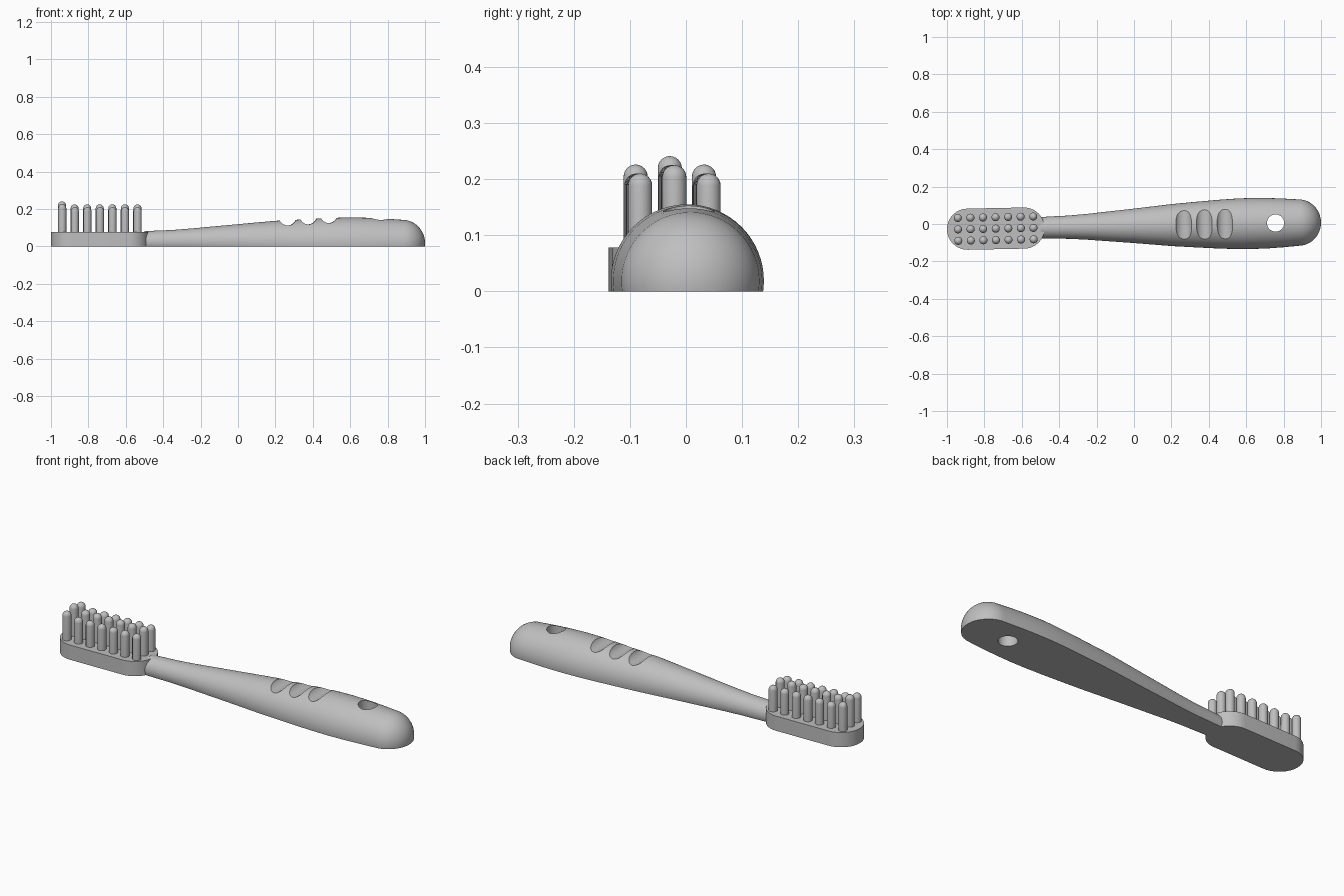
import bpy, bmesh, math
from mathutils import Matrix, Vector

if "Cube" in bpy.data.objects:
    bpy.data.objects.remove(bpy.data.objects["Cube"])

grey = bpy.data.materials.new("plain grey")
grey.diffuse_color = (0.52, 0.52, 0.52, 1)
grey.use_nodes = True
grey.node_tree.nodes["Principled BSDF"].inputs["Base Color"].default_value = grey.diffuse_color

# The whole brush lies slightly turned on the ground
TILT = Matrix.Translation((0, -0.01, 0)) @ Matrix.Rotation(0.02, 4, 'Z')


def make(name, bm):
    bmesh.ops.recalc_face_normals(bm, faces=bm.faces)
    me = bpy.data.meshes.new(name)
    bm.to_mesh(me)
    bm.free()
    me.materials.append(grey)
    ob = bpy.data.objects.new(name, me)
    bpy.context.collection.objects.link(ob)
    ob.matrix_world = TILT
    return ob


def smooth(ob, angle=35):
    bpy.ops.object.select_all(action='DESELECT')
    bpy.context.view_layer.objects.active = ob
    ob.select_set(True)
    bpy.ops.object.shade_smooth_by_angle(angle=math.radians(angle))


def lathe(bm, profile, to_point, n):
    """Skin circles of (position, radius, offset); radius 0 makes a tip."""
    rings = []
    for p, r, o in profile:
        if r < 1e-5:
            rings.append([bm.verts.new(to_point(p, 0, 0, o))])
        else:
            rings.append([bm.verts.new(to_point(p, r * math.cos(a), r * math.sin(a), o))
                          for a in (2 * math.pi * i / n for i in range(n))])
    for a, b in zip(rings, rings[1:]):
        for i in range(n):
            j = (i + 1) % n
            bm.faces.new([a[i], a[j], b[0]] if len(b) == 1 else [a[i], a[j], b[j], b[i]])
    bm.faces.new(rings[0])


def cylinder_cutter(name, radius, depth, matrix):
    bm = bmesh.new()
    bmesh.ops.create_cone(bm, cap_ends=True, segments=48, radius1=radius,
                          radius2=radius, depth=depth, matrix=matrix)
    ob = make(name, bm)
    ob.hide_render = True
    return ob


# Handle: turned shape with a domed end, sliced flat underneath
profile = [(-0.50, 0.057, 0.025), (-0.42, 0.060, 0.025), (-0.35, 0.062, 0.026),
           (-0.25, 0.069, 0.027), (-0.12, 0.081, 0.027), (0, 0.092, 0.027),
           (0.12, 0.104, 0.026), (0.20, 0.112, 0.025), (0.32, 0.121, 0.022),
           (0.45, 0.130, 0.020), (0.55, 0.135, 0.019), (0.62, 0.1365, 0.0185),
           (0.72, 0.1345, 0.018), (0.80, 0.130, 0.018)]
for i in range(13):
    t = math.pi / 2 * i / 12
    profile.append((0.88 + 0.12 * math.sin(t), 0.124 * math.cos(t), 0.018))
bm = bmesh.new()
lathe(bm, profile, lambda p, u, v, o: Vector((p, u, v + o)), 64)
cut = bmesh.ops.bisect_plane(bm, geom=bm.verts[:] + bm.edges[:] + bm.faces[:],
                             plane_co=(0, 0, 0), plane_no=(0, 0, 1), clear_inner=True)
bmesh.ops.contextual_create(bm, geom=[e for e in cut['geom_cut']
                                      if isinstance(e, bmesh.types.BMEdge)])
handle = make("handle", bm)

# Thumb grooves across the grip and the hanging hole
cutters = [cylinder_cutter("groove_cutter", 0.046, 0.5,
                           Matrix.Translation((x, 0, z + 0.046)) @ Matrix.Rotation(math.pi / 2, 4, 'X'))
           for x, z in ((0.265, 0.112), (0.375, 0.118), (0.485, 0.125))]
cutters.append(cylinder_cutter("hole_cutter", 0.046, 0.6, Matrix.Translation((0.757, 0, 0.1))))
bpy.context.view_layer.objects.active = handle
for c in cutters:
    mod = handle.modifiers.new("cut", 'BOOLEAN')
    mod.operation = 'DIFFERENCE'
    mod.solver = 'EXACT'
    mod.object = c
    bpy.ops.object.modifier_apply(modifier=mod.name)
for c in cutters:
    bpy.data.objects.remove(c)
smooth(handle)

# Head: flat plate with round ends
R, LEFT, RIGHT, TOP = 0.11, -1.0, -0.478, 0.078
bm = bmesh.new()
outline = []
for cx, start in ((RIGHT - R, -math.pi / 2), (LEFT + R, math.pi / 2)):
    for i in range(25):
        a = start + math.pi * i / 24
        outline.append(bm.verts.new((cx + R * math.cos(a), R * math.sin(a), 0)))
base = bm.faces.new(outline)
top = bmesh.ops.extrude_face_region(bm, geom=[base])
bmesh.ops.translate(bm, vec=(0, 0, TOP),
                    verts=[v for v in top['geom'] if isinstance(v, bmesh.types.BMVert)])
smooth(make("head", bm))

# Bristles: three rows of round-topped pegs, taller in the middle and at the tip
BR = 0.0215
for row, y in enumerate((-0.061, 0, 0.061)):
    for col in range(7):
        x = -0.941 + col * 0.0672
        height = 0.21 + (0.015 if row == 1 else 0) + (0.016 if col == 0 else 0)
        pts = [(0.06, BR, 0)]
        for i in range(7):
            t = math.pi / 2 * i / 6
            pts.append((height - BR + BR * math.sin(t), BR * math.cos(t), 0))
        bm = bmesh.new()
        lathe(bm, pts, lambda p, u, v, o: Vector((x + u, y + v, p)), 24)
        smooth(make(f"bristle_{row + 1}_{col + 1}", bm))
